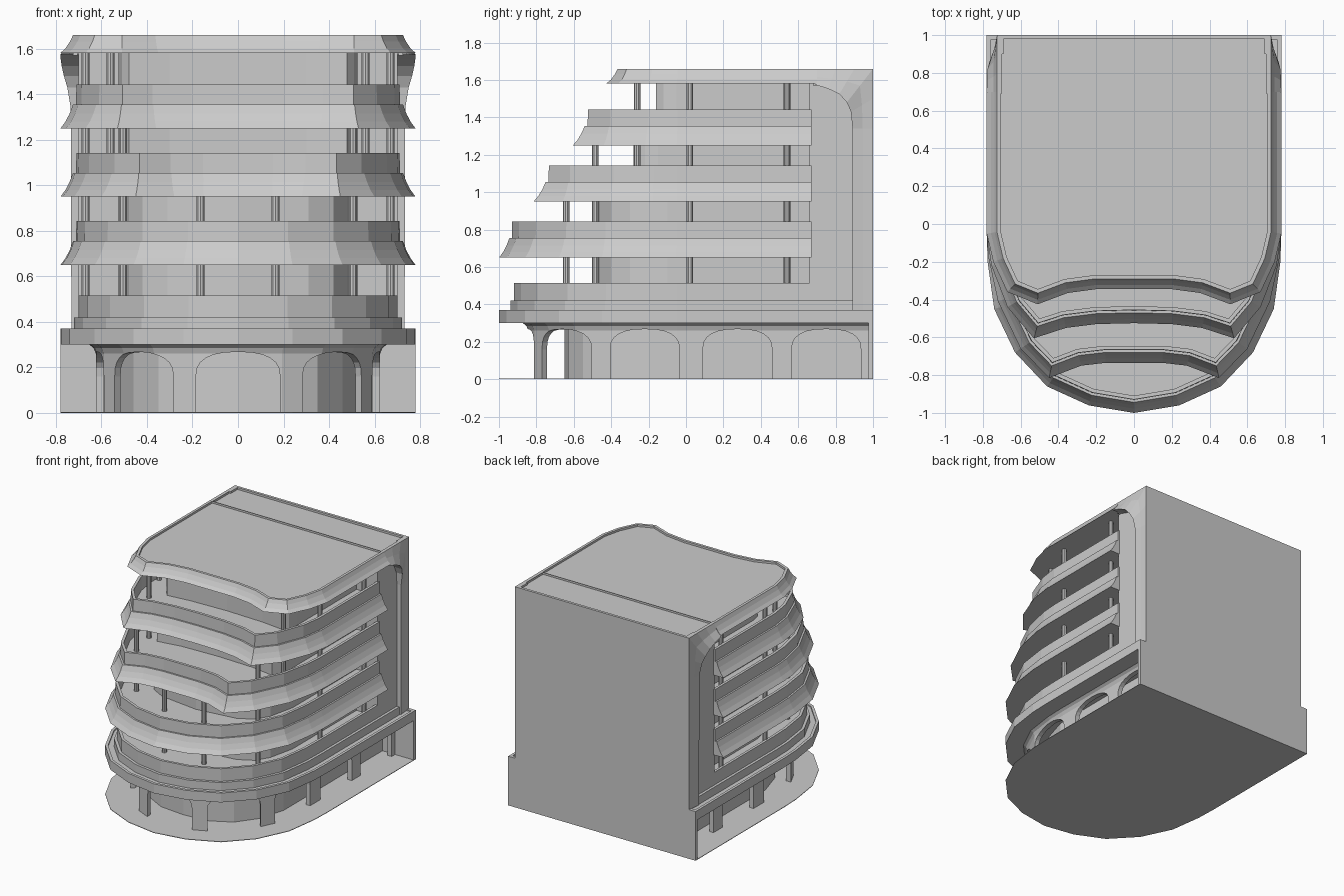
import bpy, bmesh, math
from mathutils import Vector

if "Cube" in bpy.data.objects:
    bpy.data.objects.remove(bpy.data.objects["Cube"])


def finish(name, bm):
    bmesh.ops.recalc_face_normals(bm, faces=bm.faces[:])
    me = bpy.data.meshes.new(name)
    bm.to_mesh(me)
    bm.free()
    ob = bpy.data.objects.new(name, me)
    bpy.context.collection.objects.link(ob)
    return ob


def inset(half, d):
    """Mirror a half outline (front centre to back) and move it inward by d."""
    p = [Vector((-x, y)) for x, y in reversed(half[1:])] + [Vector(q) for q in half]
    nrm = []
    for a, b in zip(p, p[1:]):
        t = (b - a).normalized()
        nrm.append(Vector((-t.y, t.x)))
    out = []
    for i, q in enumerate(p):
        a, b = nrm[max(i - 1, 0)], nrm[min(i, len(nrm) - 1)]
        out.append(q + (a + b) * (d / (1 + a.dot(b))))
    return out


def loft(name, half, profile, wall=False):
    """Stack inset outlines; profile = (inset, z). wall=True gives an open curved wall."""
    bm = bmesh.new()
    rings = [[bm.verts.new((q.x, q.y, z)) for q in inset(half, d)] for d, z in profile]
    n = len(rings[0])
    pairs = list(zip(rings, rings[1:]))
    if wall:
        pairs.append((rings[-1], rings[0]))
    for r, s in pairs:
        for i in range(n - 1 if wall else n):
            j = (i + 1) % n
            bm.faces.new((r[i], r[j], s[j], s[i]))
    if wall:
        bm.faces.new([r[0] for r in rings])
        bm.faces.new([r[-1] for r in rings])
    else:
        bm.faces.new(rings[0])
        bm.faces.new(rings[-1])
    return finish(name, bm)


def box(name, x0, x1, y0, y1, z0, z1):
    bm = bmesh.new()
    bmesh.ops.create_cube(bm, size=1)
    for v in bm.verts:
        v.co = ((x0 + x1) / 2 + v.co.x * (x1 - x0), (y0 + y1) / 2 + v.co.y * (y1 - y0),
                (z0 + z1) / 2 + v.co.z * (z1 - z0))
    return finish(name, bm)


# Plan outlines (right half, front centre to the side)
U = [(0, -1), (.24, -.96), (.46, -.86), (.63, -.68), (.74, -.45), (.775, -.2), (.78, -.05)]
B = [(0, -.735), (.15, -.735), (.28, -.75), (.45, -.815), (.6, -.66), (.72, -.41), (.77, -.18), (.78, -.05)]
C = [(0, -.525), (.2, -.53), (.36, -.55), (.53, -.605), (.67, -.44), (.755, -.22), (.78, -.05)]
R = [(0, -.345), (.2, -.345), (.35, -.365), (.51, -.425), (.67, -.36), (.745, -.2), (.78, -.05)]

# Ground plate, podium slab and its stepped parapet
loft("ground_plate", U + [(.78, 1)], [(0, 0), (0, .004)])
loft("podium_slab", U + [(.78, 1)], [(0, .30), (0, .37), (.02, .37), (.02, .36)])
box("podium_back_wall", -.78, .78, .975, 1, 0, .37)
loft("podium_step", U + [(.78, .89)], [(.06, .355), (.06, .42)])
loft("podium_parapet", U + [(.78, .665)], [(.08, .41), (.08, .515), (.10, .515), (.10, .43)])

# Arcade wall with arched openings
arcade = loft("arcade_wall", U + [(.78, .98)],
              [(.155, .002), (.155, .26), (.145, .285), (.12, .305), (.19, .305), (.19, .002)], wall=True)
spots = [(0, -.84, -90), (.43, -.655, -46), (-.43, -.655, -134)]
for y in (-.22, .275, .75):
    spots += [(.62, y, 0), (-.62, y, 180)]
bm = bmesh.new()
for cx, cy, deg in spots:
    a = math.radians(deg)
    n, t = Vector((math.cos(a), math.sin(a), 0)), Vector((-math.sin(a), math.cos(a), 0))
    prof = [(-.185, -.05)]
    for k in range(13):
        u = math.pi * (1 - k / 12)
        c = math.cos(u)
        prof.append((.185 * math.copysign(abs(c) ** .8, c), .16 + .108 * math.sin(u) ** .8 if 0 < k < 12 else .16))
    prof.append((.185, -.05))
    rings = [[bm.verts.new(Vector((cx, cy, z)) + n * d + t * s) for s, z in prof] for d in (-.12, .12)]
    m = len(prof)
    bm.faces.new(rings[0])
    bm.faces.new(rings[1])
    for i in range(m):
        j = (i + 1) % m
        bm.faces.new((rings[0][i], rings[0][j], rings[1][j], rings[1][i]))
cutter = finish("arch_cutter", bm)
cutter.hide_render = True
mod = arcade.modifiers.new("arches", 'BOOLEAN')
mod.operation, mod.solver, mod.object = 'DIFFERENCE', 'EXACT', cutter
bpy.context.view_layer.objects.active = arcade
bpy.ops.object.modifier_apply(modifier=mod.name)
bpy.data.objects.remove(cutter)

# Enclosed core, stepping back as it rises
loft("ground_core", [(0, -.65), (.2, -.63), (.35, -.55), (.46, -.4), (.52, -.2), (.52, .98)], [(0, .002), (0, .31)])
loft("lower_core", [(0, -.5), (.31, -.46), (.42, -.4), (.48, -.3), (.525, -.1), (.525, .7)], [(0, .36), (0, .97)])
loft("middle_core", [(0, -.24), (.3, -.25), (.48, -.28), (.51, -.22), (.525, -.15), (.525, .7)], [(0, .97), (0, 1.28)])
loft("upper_core", [(0, -.13), (.3, -.14), (.48, -.16), (.51, -.12), (.525, -.05), (.525, .7)], [(0, 1.28), (0, 1.6)])

# Flared balconies
for name, half, z in (("lower_balcony", U, .65), ("middle_balcony", B, .95), ("upper_balcony", C, 1.25)):
    loft(name, half + [(.78, .67)],
         [(0, z), (.022, z + .03), (.04, z + .065), (.055, z + .105), (.068, z + .105),
          (.07, z + .193), (.09, z + .193), (.09, z + .09)])

# Roof canopy and rear block
loft("roof_canopy", R + [(.78, .7)],
     [(0, 1.582), (.022, 1.602), (.042, 1.632), (.055, 1.66), (.075, 1.66), (.075, 1.645)])
box("rear_block", -.70, .70, .66, 1, .365, 1.645)
box("roof_back_rim", -.725, .725, .98, 1, 1.6, 1.66)
for s, side in ((1, "right"), (-1, "left")):
    xs = sorted((s * .69, s * .725))
    box(side + "_roof_rim", *sorted((s * .705, s * .725)), .68, 1, 1.57, 1.66)
    box(side + "_corner_post", *xs, .9, 1, .365, 1.66)
    # Canopy lip bending down the rear corner: (lip y, z, x) and outer edge (y, z)
    lip = [(.69, 1.575, .78), (.76, 1.553, .779), (.82, 1.525, .775), (.86, 1.48, .765),
           (.882, 1.43, .75), (.89, 1.34, .735), (.89, .365, .732)]
    edge = [(.69, 1.66), (.8, 1.66), (.9, 1.66), (1, 1.66), (1, 1.5), (1, 1.34), (1, .365)]
    bm = bmesh.new()
    rows = []
    for (y, z, x), (ey, ez) in zip(lip, edge):
        pts = [(.66, y, z), (x, y, z), (.725 + .35 * (x - .725), (y + ey) / 2, (z + ez) / 2),
               (.725, ey, ez), (.70, ey, ez)]
        rows.append([bm.verts.new((s * p, q, r)) for p, q, r in pts])
    for r, q in zip(rows, rows[1:]):
        for i in range(4):
            bm.faces.new((r[i], r[i + 1], q[i + 1], q[i]))
    finish(side + "_corner_frame", bm)

# Slim columns: x, y, bottom, top
for i, (x, y, z0, z1) in enumerate([(.165, -.64, .37, .97), (.505, -.485, .37, 1.27), (.56, -.26, .97, 1.6),
                                    (.67, .02, .37, 1.6), (.67, .54, .37, 1.6)]):
    for s in (1, -1):
        bm = bmesh.new()
        bmesh.ops.create_cone(bm, cap_ends=True, segments=10, radius1=.018, radius2=.018, depth=z1 - z0)
        bmesh.ops.translate(bm, verts=bm.verts, vec=(s * x, y, (z0 + z1) / 2))
        finish("column_%d_%s" % (i, "right" if s > 0 else "left"), bm)
